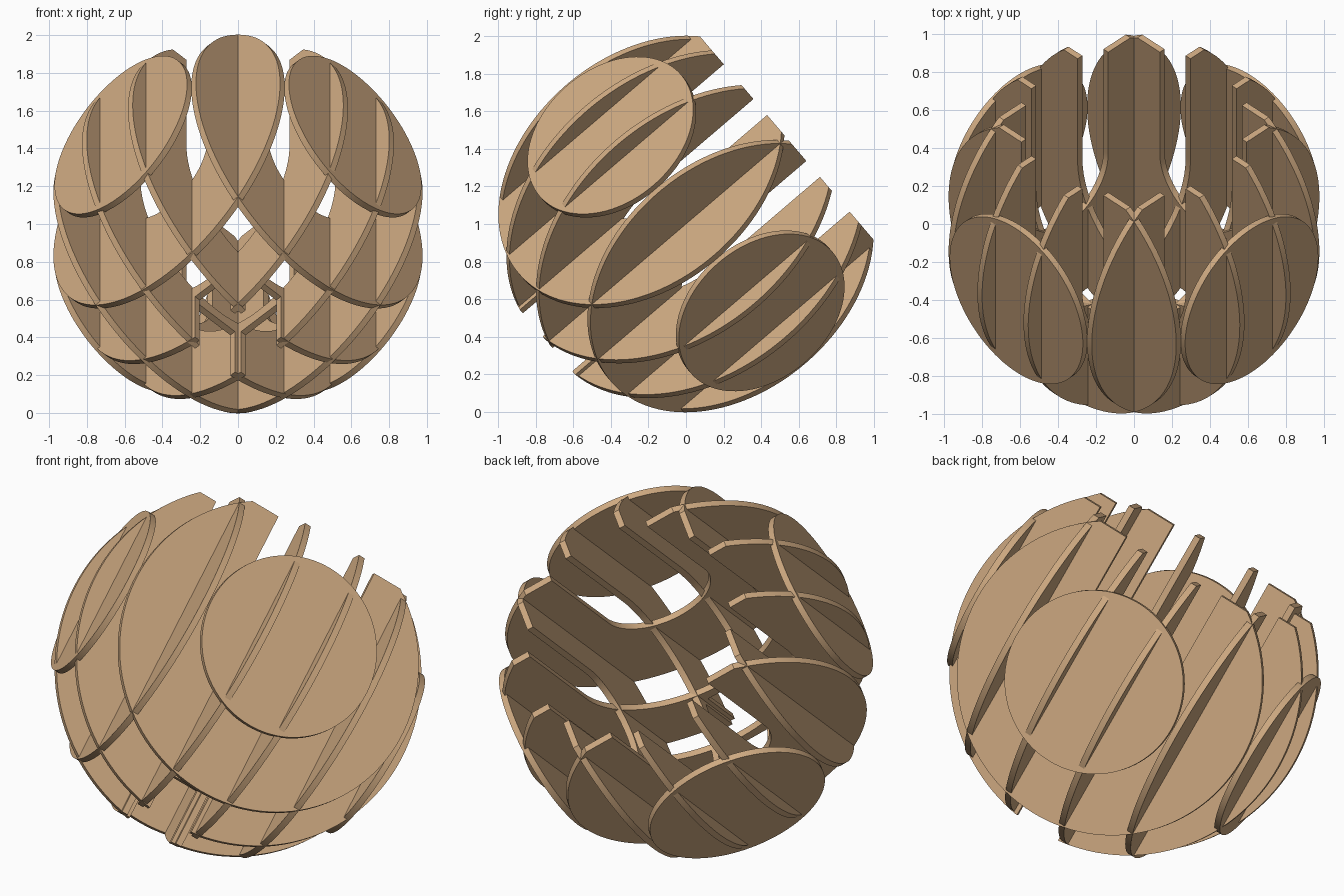
import bpy, bmesh, math
from mathutils import Matrix, Vector

cube = bpy.data.objects.get("Cube")
if cube:
    bpy.data.objects.remove(cube)

RADIUS = 0.993       # outer sphere
HOLLOW = 0.6         # round-bottomed bore
THICK = 0.035
SPACING = 0.344
OPEN_END = 0.705     # flat cut at the open mouth
NOTCH_HALF = 0.132   # square socket at the closed end
NOTCH_TOP = -0.64
TILT = math.radians(40.5)

wood = bpy.data.materials.new("light plywood")
wood.use_nodes = True
colour = (0.62, 0.40, 0.22, 1)
wood.diffuse_color = colour
wood.node_tree.nodes["Principled BSDF"].inputs["Base Color"].default_value = colour

# Axis of the shade, and the direction across it in the mirror plane
axis = Vector((0, math.cos(TILT), math.sin(TILT)))
across = Vector((0, -math.sin(TILT), math.cos(TILT)))
side_dir = Vector((1, 0, 0))


def arc(radius, start, end, steps):
    return [(radius * math.cos(start + (end - start) * i / steps),
             radius * math.sin(start + (end - start) * i / steps))
            for i in range(steps + 1)]


def rib_profile(offset):
    """Outline of one rib: x across the rib, y along the axis."""
    outer = math.sqrt(RADIUS ** 2 - offset ** 2)
    if outer < OPEN_END:
        return arc(outer, 0, 2 * math.pi, 96)[:-1]
    top = math.asin(OPEN_END / outer)
    inner = math.sqrt(HOLLOW ** 2 - offset ** 2)
    if abs(offset) < SPACING:
        # inner ribs carry the socket notch
        low = -math.acos(NOTCH_HALF / outer)
        right = arc(outer, top, low, 48) + [(NOTCH_HALF, NOTCH_TOP)]
        points = right + [(-x, y) for x, y in reversed(right)]
    else:
        points = arc(outer, top, -math.pi - top, 96)
    # U-shaped bore open at the mouth
    return points + [(-inner, OPEN_END)] + arc(inner, -math.pi, 0, 48) + [(inner, OPEN_END)]


def make_rib(name, offset, side):
    normal = (side_dir * side + across).normalized()
    along = (across - side_dir * side).normalized()
    frame = Matrix((along, axis, normal)).transposed()
    bm = bmesh.new()
    rim = [bm.verts.new(frame @ Vector((x, y, offset - THICK / 2)))
           for x, y in rib_profile(offset)]
    face = bm.faces.new(rim)
    extruded = bmesh.ops.extrude_face_region(bm, geom=[face])
    moved = [g for g in extruded["geom"] if isinstance(g, bmesh.types.BMVert)]
    bmesh.ops.translate(bm, verts=moved, vec=normal * THICK)
    bmesh.ops.recalc_face_normals(bm, faces=bm.faces)
    # lift onto the ground plane
    bmesh.ops.translate(bm, verts=bm.verts, vec=(0, 0, 1))
    mesh = bpy.data.meshes.new(name)
    bm.to_mesh(mesh)
    bm.free()
    mesh.materials.append(wood)
    rib = bpy.data.objects.new(name, mesh)
    bpy.context.collection.objects.link(rib)
    bpy.ops.object.select_all(action="DESELECT")
    rib.select_set(True)
    bpy.context.view_layer.objects.active = rib
    bpy.ops.object.shade_smooth_by_angle(angle=math.radians(30))


# Two crossing families of six ribs
for label, side in (("left", 1), ("right", -1)):
    for i in range(6):
        make_rib(f"{label}_rib_{i + 1}", (i - 2.5) * SPACING, side)
